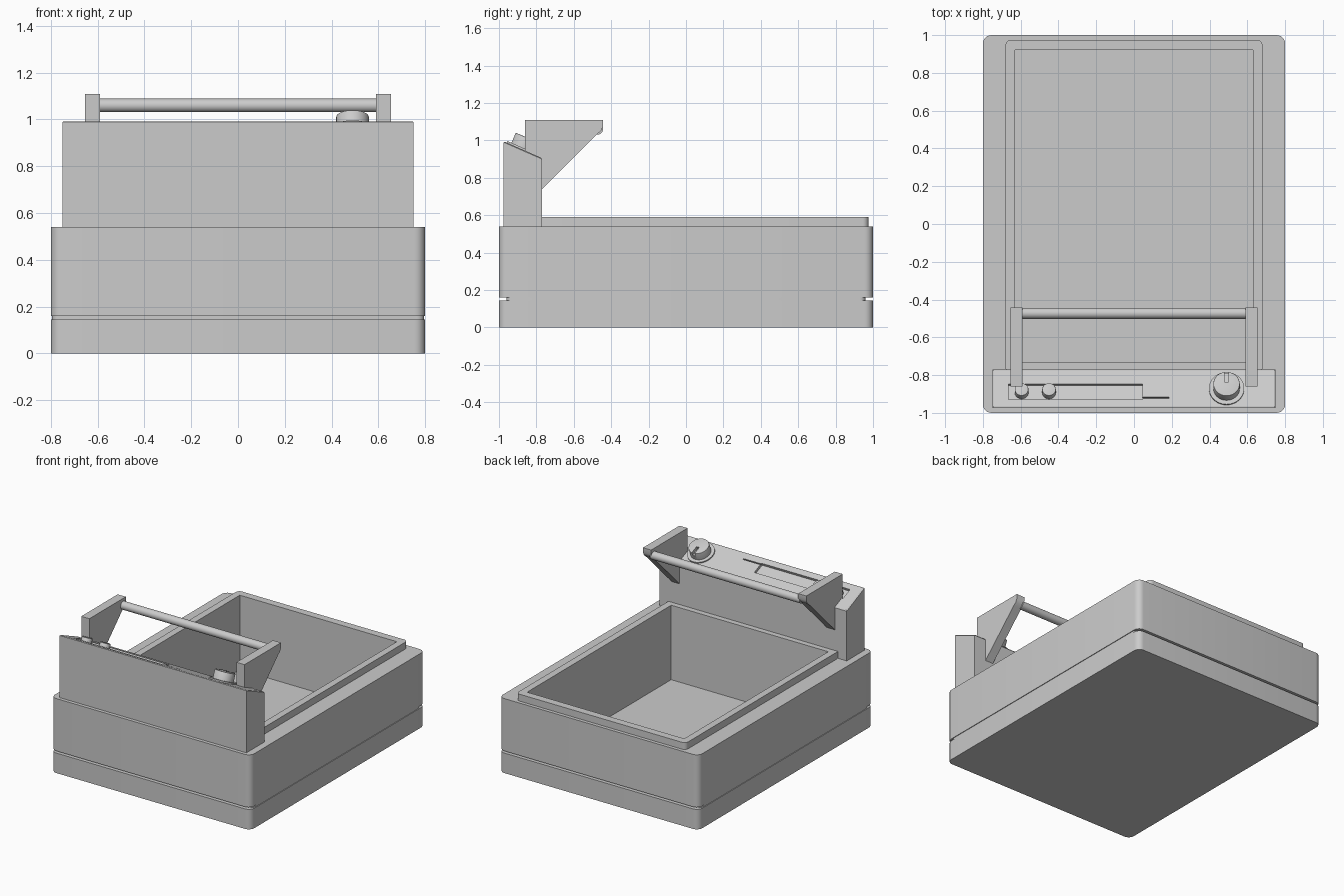
import bpy, bmesh, math
from mathutils import Matrix, Vector

if "Cube" in bpy.data.objects:
    bpy.data.objects.remove(bpy.data.objects["Cube"], do_unlink=True)

grey = bpy.data.materials.new("plain_grey")
grey.use_nodes = True
COLOUR = (0.6, 0.6, 0.6, 1)
grey.diffuse_color = COLOUR
grey.node_tree.nodes["Principled BSDF"].inputs["Base Color"].default_value = COLOUR


def finish(name, bm, matrix=None):
    """Turn a bmesh into a named, shaded object."""
    bmesh.ops.recalc_face_normals(bm, faces=bm.faces)
    if matrix:
        bm.transform(matrix)
    mesh = bpy.data.meshes.new(name)
    bm.to_mesh(mesh)
    bm.free()
    mesh.materials.append(grey)
    obj = bpy.data.objects.new(name, mesh)
    bpy.context.collection.objects.link(obj)
    return obj


def box(name, low, high, radius=0, matrix=None):
    """Box between two corners, with optional rounded upright edges."""
    bm = bmesh.new()
    bmesh.ops.create_cube(bm, size=1)
    low, high = Vector(low), Vector(high)
    for v in bm.verts:
        v.co = (low + high) / 2 + v.co * (high - low)
    if radius:
        upright = [e for e in bm.edges
                   if abs(e.verts[0].co.z - e.verts[1].co.z) > 1e-4]
        bmesh.ops.bevel(bm, geom=upright, offset=radius, segments=6,
                        profile=0.5, affect='EDGES')
    return finish(name, bm, matrix)


def cylinder(name, radius, height, matrix, bevel=0):
    """Cylinder standing on the origin of the given frame."""
    bm = bmesh.new()
    bmesh.ops.create_cone(bm, cap_ends=True, segments=40, radius1=radius,
                          radius2=radius, depth=height)
    bmesh.ops.translate(bm, verts=bm.verts, vec=(0, 0, height / 2))
    if bevel:
        rim = [e for e in bm.edges if all(v.co.z > height - 1e-4 for v in e.verts)]
        bmesh.ops.bevel(bm, geom=rim, offset=bevel, segments=2,
                        profile=0.5, affect='EDGES')
    return finish(name, bm, matrix)


def side_profile(name, points, x0, x1):
    """Extrude a (y, z) outline along x."""
    bm = bmesh.new()
    face = bm.faces.new([bm.verts.new((x0, y, z)) for y, z in points])
    new = bmesh.ops.extrude_face_region(bm, geom=[face])["geom"]
    bmesh.ops.translate(bm, vec=(x1 - x0, 0, 0),
                        verts=[g for g in new if isinstance(g, bmesh.types.BMVert)])
    return bm if name is None else finish(name, bm)


def cut(targets, cutter):
    """Subtract the cutter from each target, then discard it."""
    for obj in targets:
        mod = obj.modifiers.new("cut", 'BOOLEAN')
        mod.operation, mod.solver, mod.object = 'DIFFERENCE', 'EXACT', cutter
        bpy.ops.object.select_all(action='DESELECT')
        bpy.context.view_layer.objects.active = obj
        obj.select_set(True)
        bpy.ops.object.modifier_apply(modifier=mod.name)
    bpy.data.objects.remove(cutter, do_unlink=True)


# Body: base, recessed seam, upper tub and raised rim, hollowed together
base = box("base", (-0.8, -1, 0), (0.8, 1, 0.145), 0.045)
seam = box("seam_core", (-0.795, -0.96, 0.12), (0.795, 0.96, 0.18), 0.03)
tub = box("tub", (-0.8, -1, 0.16), (0.8, 1, 0.54), 0.045)
rim = box("tub_rim", (-0.68, -0.79, 0.5), (0.68, 0.975, 0.59), 0.03)
cut([base, seam, tub, rim],
    box("cavity_cutter", (-0.63, -0.73, 0.05), (0.63, 0.92, 0.8)))

# Control housing with a sloped top and a slightly raised panel
FRONT, BACK, TOP, LOW = -0.975, -0.77, 0.99, 0.9
bm = side_profile(None, [(FRONT, 0.53), (BACK, 0.53), (BACK, LOW), (FRONT, TOP)],
                  -0.75, 0.75)
bmesh.ops.recalc_face_normals(bm, faces=bm.faces)
bm.normal_update()
top = max(bm.faces, key=lambda f: f.normal.z)
bmesh.ops.inset_region(bm, faces=[top], thickness=0.012)
bmesh.ops.translate(bm, verts=top.verts, vec=top.normal * 0.005)
housing = finish("control_housing", bm)
ANGLE = math.atan2(TOP - LOW, BACK - FRONT)


def on_panel(x, y):
    """Frame lying on the sloped panel at the given place."""
    z = TOP - (y - FRONT) * math.tan(ANGLE)
    return Matrix.Translation((x, y, z)) @ Matrix.Rotation(-ANGLE, 4, 'X')


# Display recess and the fine groove leading from it
cut([housing], box("recess_cutter", (-0.355, -0.044, -0.014), (0.355, 0.044, 0.05),
                   matrix=on_panel(-0.31, -0.89)))
cut([housing], box("groove_cutter", (-0.09, -0.004, -0.008), (0.07, 0.004, 0.05),
                   matrix=on_panel(0.115, -0.922)))

# Buttons
for i, x in enumerate((-0.595, -0.45)):
    cylinder(f"button_{i + 1}", 0.036, 0.045,
             on_panel(x, -0.887) @ Matrix.Translation((0, 0, -0.015)), 0.003)

# Dial with a pointer notch
dial = on_panel(0.49, -0.875)
cylinder("dial_ring", 0.093, 0.014, dial)
knob = cylinder("dial_knob", 0.07, 0.073, dial, 0.004)
cut([knob], box("notch_cutter", (-0.011, 0.01, 0.05), (0.011, 0.1, 0.1), matrix=dial))

# Handle brackets and bar
outline = [(-0.86, 0.75), (-0.775, 0.735), (-0.475, 1.035), (-0.455, 1.05),
           (-0.443, 1.075), (-0.443, 1.11), (-0.86, 1.11)]
for side, name in ((1, "left_bracket"), (-1, "right_bracket")):
    side_profile(name, outline, side * 0.59, side * 0.655)
cylinder("handle_bar", 0.029, 1.2, Matrix.Translation((-0.6, -0.473, 1.06))
         @ Matrix.Rotation(math.pi / 2, 4, 'Y'))

# Smooth the curved surfaces, keep the corners sharp
bpy.ops.object.select_all(action='DESELECT')
for obj in bpy.context.collection.objects:
    if obj.type == 'MESH' and grey.name in obj.data.materials:
        obj.select_set(True)
        bpy.context.view_layer.objects.active = obj
bpy.ops.object.shade_smooth_by_angle(angle=math.radians(30))
